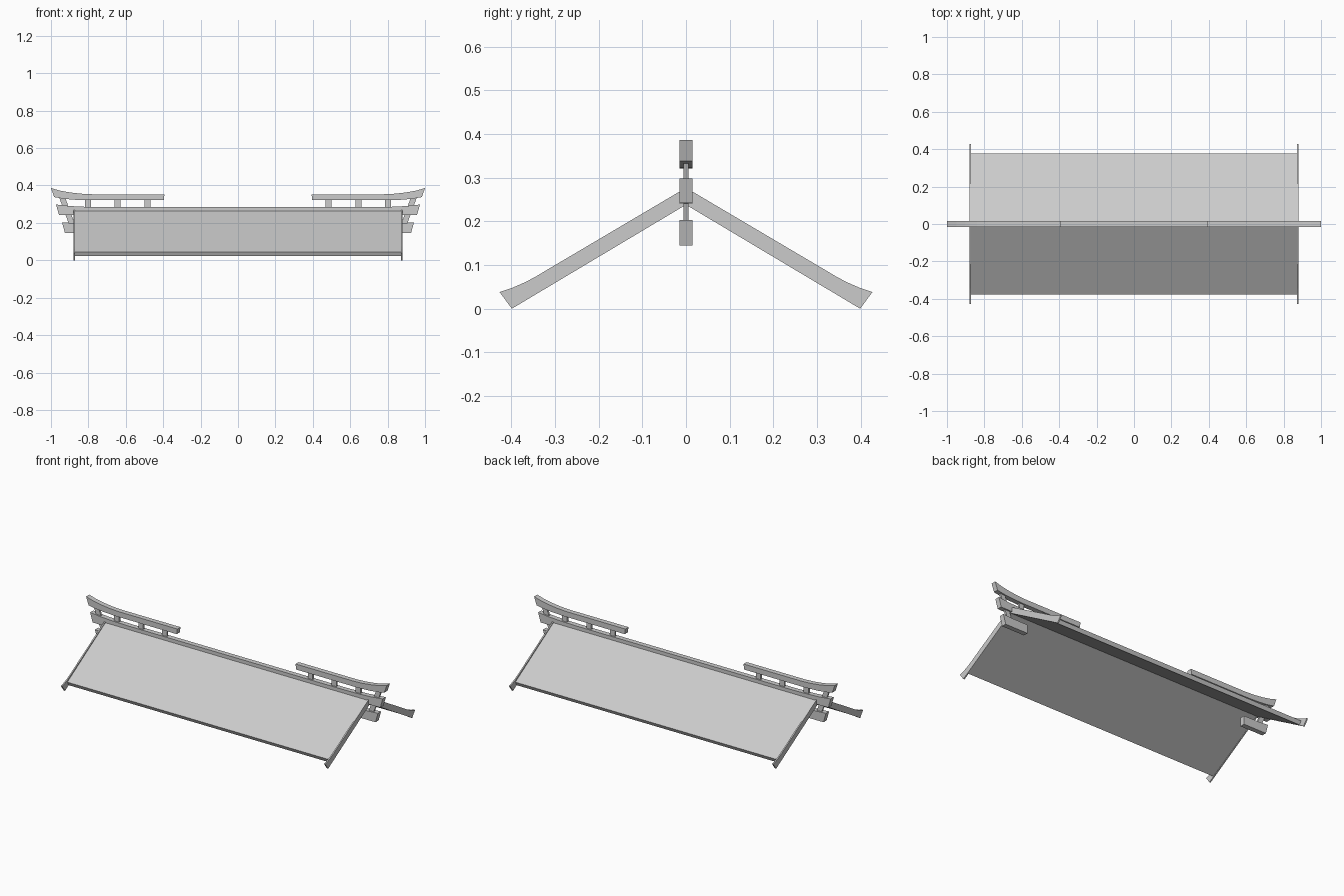
import bpy

if "Cube" in bpy.data.objects:
    bpy.data.objects.remove(bpy.data.objects["Cube"])


def prism(name, pts, axis, lo, hi):
    """Extrude a 2D outline: axis 'x' takes (y, z) points, axis 'y' takes (x, z)."""
    def place(p, d):
        return (d, p[0], p[1]) if axis == 'x' else (p[0], d, p[1])
    n = len(pts)
    verts = [place(p, lo) for p in pts] + [place(p, hi) for p in pts]
    faces = [tuple(range(n))[::-1], tuple(range(n, 2 * n))]
    faces += [(i, (i + 1) % n, n + (i + 1) % n, n + i) for i in range(n)]
    if axis == 'x':
        area = sum(pts[i][0] * pts[(i + 1) % n][1] - pts[(i + 1) % n][0] * pts[i][1] for i in range(n))
    else:
        area = -sum(pts[i][0] * pts[(i + 1) % n][1] - pts[(i + 1) % n][0] * pts[i][1] for i in range(n))
    if area < 0:
        faces = [f[::-1] for f in faces]
    mesh = bpy.data.meshes.new(name)
    mesh.from_pydata(verts, [], faces)
    ob = bpy.data.objects.new(name, mesh)
    bpy.context.collection.objects.link(ob)
    return ob


def mirrored(half):
    """Complete a right-half outline that starts and ends on the centre line."""
    return half + [(-a, z) for a, z in half[-2:0:-1]]


BEAM = 0.015   # half thickness of beams
POST = 0.006   # half thickness of posts

# Roof: two sloping slabs meeting at the ridge
prism("roof", mirrored([(0, 0.274), (0.377, 0.046), (0.366, 0.024), (0, 0.241)]), 'x', -0.871, 0.871)

# Ridge beam with upturned ends
prism("ridge_beam", mirrored([(0, 0.286), (0.72, 0.286), (0.82, 0.288), (0.90, 0.292), (0.973, 0.300),
                              (0.957, 0.244), (0.89, 0.243), (0, 0.243)]), 'y', -BEAM, BEAM)

# Flared gable board outline
gable = mirrored([(0, 0.279), (0.32, 0.090), (0.345, 0.075), (0.37, 0.062), (0.40, 0.049),
                  (0.427, 0.040), (0.399, 0.002), (0, 0.240)])

for s, side in ((-1, "left"), (1, "right")):
    prism(f"gable_board_{side}", gable, 'x', s * 0.875 - 0.004, s * 0.875 + 0.004)

    # Raised beam that curves up to the tip
    upper = [(0.393, 0.355), (0.78, 0.355), (0.84, 0.358), (0.90, 0.365), (0.95, 0.374), (1.0, 0.388),
             (0.983, 0.340), (0.94, 0.332), (0.88, 0.326), (0.80, 0.323), (0.397, 0.323)]
    prism(f"upper_beam_{side}", [(s * x, z) for x, z in upper], 'y', -BEAM, BEAM)

    # Short beam under the ridge end
    lower = [(0.77, 0.200), (0.88, 0.201), (0.941, 0.205), (0.925, 0.147), (0.77, 0.147)]
    prism(f"lower_beam_{side}", [(s * x, z) for x, z in lower], 'y', -BEAM, BEAM)

    # Posts between the beams: bottom x, bottom z, top x, top z
    posts = [(0.485, 0.280, 0.485, 0.328), (0.643, 0.280, 0.643, 0.328), (0.803, 0.280, 0.803, 0.328),
             (0.922, 0.288, 0.940, 0.338), (0.888, 0.195, 0.908, 0.250)]
    for i, (xb, zb, xt, zt) in enumerate(posts):
        w = 0.016
        outline = [(xb - w, zb), (xb + w, zb), (xt + w, zt), (xt - w, zt)]
        prism(f"post_{side}_{i + 1}", [(s * x, z) for x, z in outline], 'y', -POST, POST)

# Rest the lowest tips on the ground
for ob in bpy.context.collection.objects:
    ob.location.z -= 0.002
